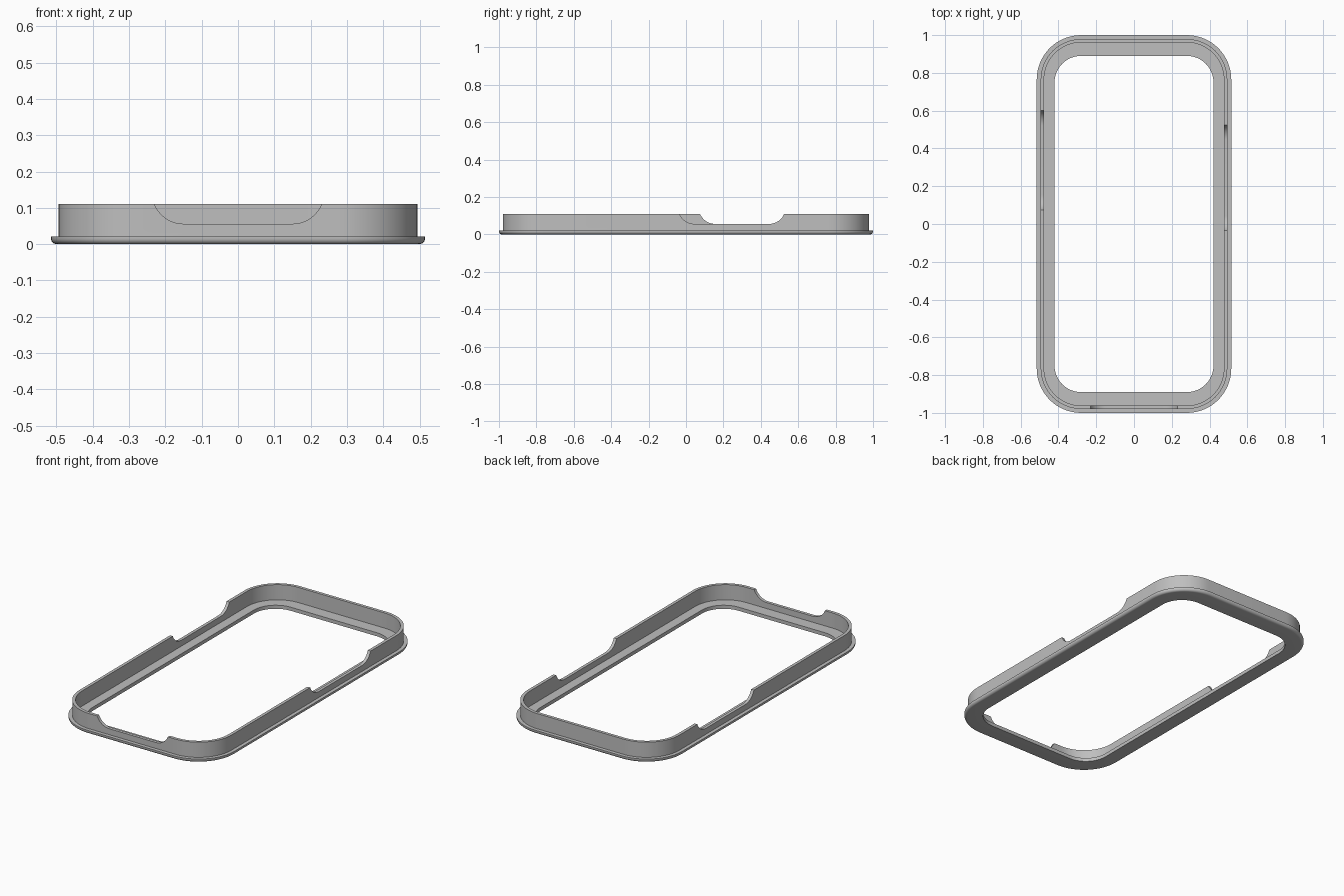
import bpy, bmesh
from math import sin, cos, pi, asin

cube = bpy.data.objects.get("Cube")
if cube:
    bpy.data.objects.remove(cube, do_unlink=True)

HX, HY, R = 0.515, 1.0, 0.235      # outer half width, half length, corner radius
BASE, TOP, FLOOR = 0.021, 0.11, 0.056
EDGE = 0.016                       # rounding under the flange
STEPS = 16

grey = bpy.data.materials.new("matte grey")
grey.use_nodes = True
colour = (0.52, 0.52, 0.52, 1)
grey.diffuse_color = colour
grey.node_tree.nodes["Principled BSDF"].inputs["Base Color"].default_value = colour


def make_object(name, bm):
    bmesh.ops.recalc_face_normals(bm, faces=bm.faces)
    mesh = bpy.data.meshes.new(name)
    bm.to_mesh(mesh)
    bm.free()
    mesh.materials.append(grey)
    obj = bpy.data.objects.new(name, mesh)
    bpy.context.collection.objects.link(obj)
    return obj


def rounded_ring(bm, inset_x, inset_y, z):
    """Rounded rectangle of vertices, inset from the outer outline."""
    r = R - inset_x
    cx, cy = HX - inset_x - r, HY - inset_y - r
    verts = []
    for q, (sx, sy) in enumerate([(1, 1), (-1, 1), (-1, -1), (1, -1)]):
        for i in range(STEPS + 1):
            a = (q + i / STEPS) * pi / 2
            verts.append(bm.verts.new((sx * cx + r * cos(a), sy * cy + r * sin(a), z)))
    return verts


# Frame: one closed section swept round the rounded rectangle
section = []
for i in range(7):
    a = i / 6 * pi / 2
    section.append((EDGE * (1 - sin(a)), EDGE * (1 - sin(a)), EDGE * (1 - cos(a))))
section += [(0, 0, BASE), (0.021, 0.021, BASE), (0.021, 0.021, TOP),
            (0.039, 0.039, TOP), (0.039, 0.039, BASE),
            (0.094, 0.11, BASE), (0.094, 0.11, 0)]

bm = bmesh.new()
rings = [rounded_ring(bm, *p) for p in section]
for k, ring in enumerate(rings):
    following = rings[(k + 1) % len(rings)]
    n = len(ring)
    for i in range(n):
        j = (i + 1) % n
        bm.faces.new((ring[i], ring[j], following[j], following[i]))
frame = make_object("bumper_frame", bm)


def notch_cutter(name, start, end, place):
    """Prism with a flat floor and curved ends; place maps (along, depth, z)."""
    run, depth = 0.08, TOP - FLOOR
    r = (run * run + depth * depth) / (2 * depth)
    sweep = asin(run / r)
    arc = [(r * sin(sweep * i / 10), FLOOR + r * (1 - cos(sweep * i / 10)))
           for i in range(11)]
    arc.append((run, TOP + 0.05))
    outline = [(start + run - u, z) for u, z in reversed(arc)]
    outline += [(end - run + u, z) for u, z in arc]
    cut = bmesh.new()
    inner = [cut.verts.new(place(u, 0, z)) for u, z in outline]
    outer = [cut.verts.new(place(u, 0.15, z)) for u, z in outline]
    cut.faces.new(inner)
    cut.faces.new(outer)
    for i in range(len(outline)):
        j = (i + 1) % len(outline)
        cut.faces.new((inner[i], inner[j], outer[j], outer[i]))
    obj = make_object(name, cut)
    obj.hide_render = True
    return obj


# Finger notches in the front wall and both long walls
cutters = [
    notch_cutter("front_notch", -0.23, 0.23, lambda u, d, z: (u, -0.92 - d, z)),
    notch_cutter("left_notch", -0.035, 0.525, lambda u, d, z: (0.44 + d, u, z)),
    notch_cutter("right_notch", 0.075, 0.6, lambda u, d, z: (-0.44 - d, u, z)),
]

bpy.ops.object.select_all(action='DESELECT')
frame.select_set(True)
bpy.context.view_layer.objects.active = frame
for cutter in cutters:
    mod = frame.modifiers.new(cutter.name, 'BOOLEAN')
    mod.operation = 'DIFFERENCE'
    mod.solver = 'EXACT'
    mod.object = cutter
    bpy.ops.object.modifier_apply(modifier=mod.name)
    bpy.data.objects.remove(cutter, do_unlink=True)

bpy.ops.object.shade_smooth_by_angle(angle=pi / 6)
